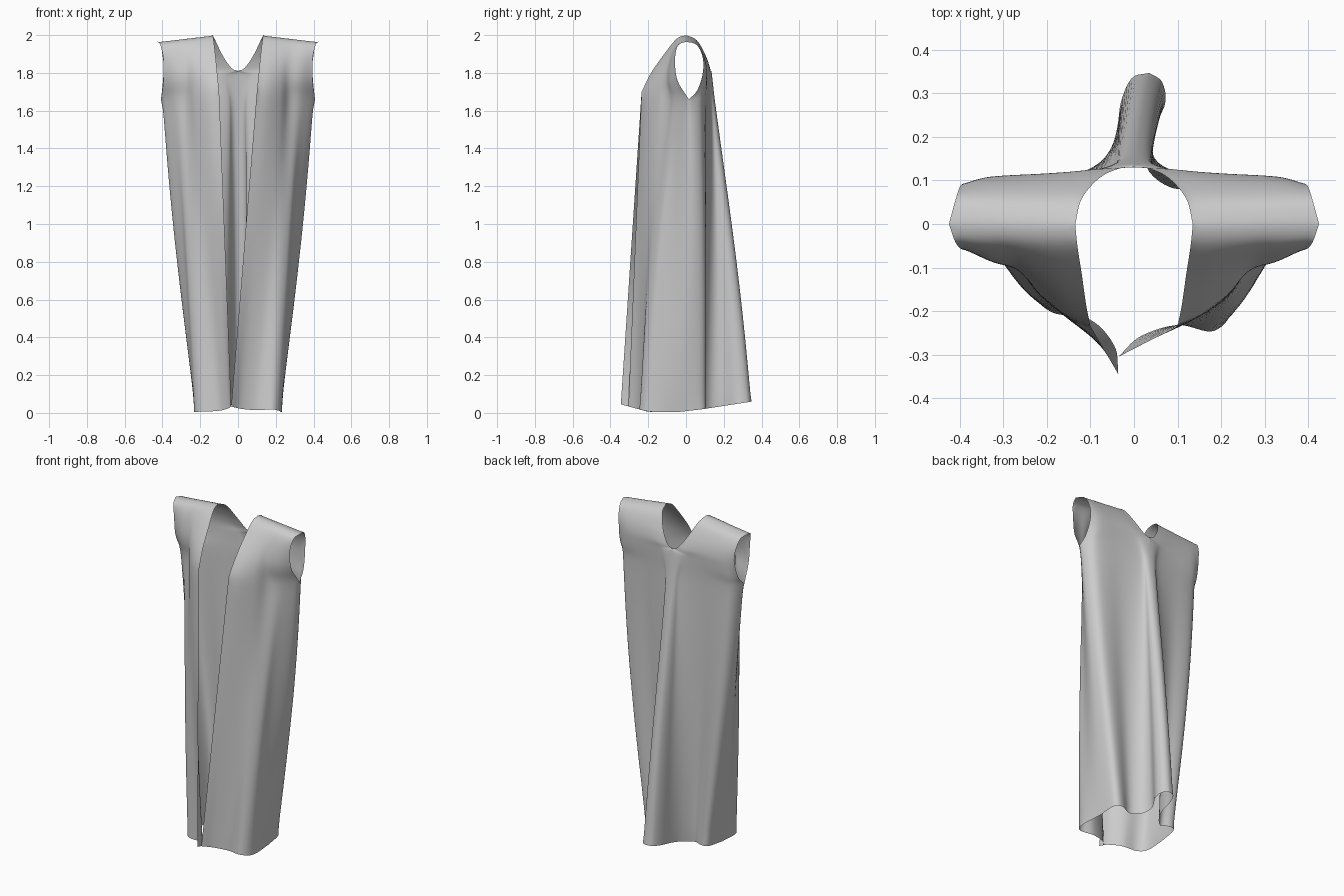
import bpy, bmesh, math
from mathutils import Vector

if "Cube" in bpy.data.objects:
    bpy.data.objects.remove(bpy.data.objects["Cube"])

N = 40          # columns per panel
LOW, UP = 36, 6  # rows below the underarm, rows between upper keys


def spline(pts, t):
    """Catmull-Rom point through pts at t in 0..1."""
    f = t * (len(pts) - 1)
    i = min(int(f), len(pts) - 2)
    f -= i
    b, c = pts[i], pts[i + 1]
    a = pts[i - 1] if i > 0 else b * 2 - c
    d = pts[i + 2] if i + 2 < len(pts) else c * 2 - b
    return 0.5 * (b * 2 + (c - a) * f + (a * 2 - b * 5 + c * 4 - d) * f * f
                  + (b * 3 - a - c * 3 + d) * f ** 3)


def vecs(pts, side=1):
    return [Vector((p[0] * side, *p[1:])) for p in pts]


def drape(a, b, s, t):
    """Point between hem and underarm, bellied out halfway, with a tuck before the side."""
    p = a.lerp(b, s)
    belly = math.sin(math.pi * s)
    p.x *= 1 + 0.05 * belly * t
    if a.y > 0 and t < 0.9:
        p.y *= 1 + 0.05 * belly * (1 - t)
    elif a.y < -0.1:
        p.y -= 0.015 * belly * math.sin(math.pi * t)
    if b.y < 0.05 and a.y < 0:
        p.x *= 1 - 0.07 * belly * math.exp(-((t - 0.84) / 0.08) ** 2)
    p.y += 0.035 * belly * t ** 8
    return p


def panel(bm, hem, yoke, inner, outer, side, power):
    """Cloth panel: hem -> underarm row -> shoulder, bounded by neck and armhole edges."""
    hem = [Vector((x, y, 0.006 + 0.27 * max(0, -y - 0.2) + 0.155 * max(0, y))) for x, y in hem]
    yoke, inner, outer = vecs(yoke, side), vecs(inner, side), vecs(outer, side)
    ts = [j / N for j in range(N + 1)]
    low = [spline(hem, t) for t in ts]
    top = [spline(yoke, t) for t in ts]
    rows = [[drape(a, b, i / LOW, t) for a, b, t in zip(low, top, ts)] for i in range(LOW + 1)]
    inner, outer = [yoke[0]] + inner, [yoke[-1]] + outer
    steps = UP * (len(inner) - 1)
    for i in range(1, steps + 1):
        s = i / steps
        a, b = spline(inner, s), spline(outer, s)
        fade = (1 - s) ** power if s < 1 else 0
        rows.append([a.lerp(b, t) + (p - yoke[0].lerp(yoke[-1], t)) * fade
                     for t, p in zip(ts, top)])
    grid = [[bm.verts.new(p) for p in r] for r in rows]
    for r, q in zip(grid, grid[1:]):
        for j in range(N):
            f = (r[j], r[j + 1], q[j + 1], q[j])
            bm.faces.new(f if side > 0 else f[::-1])


# Plan outlines of the hem, from the opening or back centre out to the side
front_hem = {1: [(-.036, -.305), (.015, -.258), (.10, -.232), (.185, -.245), (.23, -.18), (.225, -.03)],
             -1: [(-.036, -.345), (-.045, -.28), (-.10, -.22), (-.19, -.202), (-.23, -.15), (-.225, -.03)]}
back_hem = {1: [(.035, .347), (.065, .325), (.07, .27), (.025, .19), (.035, .12),
                (.10, .08), (.17, .105), (.215, .085), (.225, -.03)],
            -1: [(.035, .347), (-.005, .335), (-.03, .28), (-.04, .21), (-.065, .14),
                 (-.12, .085), (-.175, .105), (-.215, .085), (-.225, -.03)]}
# Underarm rows
front_yoke = [(.10, -.235, 1.70), (.165, -.205, 1.69), (.23, -.15, 1.68),
              (.27, -.09, 1.67), (.335, -.055, 1.66), (.408, .015, 1.66)]
back_yoke = [(0, .152, 1.66), (.02, .15, 1.66), (.035, .143, 1.66), (.05, .13, 1.66), (.11, .118, 1.66),
             (.20, .108, 1.66), (.30, .10, 1.66), (.375, .08, 1.66), (.408, .015, 1.66)]
# Neck and armhole edges up to the shoulder
front_neck = [(.11, -.185, 1.80), (.12, -.115, 1.90), (.13, -.05, 1.98), (.135, 0, 2.0)]
front_arm = [(.395, -.045, 1.76), (.395, -.058, 1.87), (.41, -.042, 1.945), (.425, 0, 1.965)]
back_neck = [(0, .137, 1.795), (0, .13, 1.81), (.035, .127, 1.826), (.08, .105, 1.89),
             (.12, .058, 1.972), (.135, 0, 2.0)]
back_arm = [(.403, .055, 1.70), (.397, .08, 1.76), (.393, .092, 1.83), (.40, .085, 1.895),
            (.41, .055, 1.95), (.425, 0, 1.965)]

# Sleeveless open robe: two fronts and two back halves sewn together
bm = bmesh.new()
for side in (1, -1):
    panel(bm, front_hem[side], front_yoke, front_neck, front_arm, side, 1.5)
    panel(bm, back_hem[side], back_yoke, back_neck, back_arm, side, 2.5)
bmesh.ops.remove_doubles(bm, verts=bm.verts, dist=0.0005)
# Soften the cloth slightly away from its open edges
inside = [v for v in bm.verts if not v.is_boundary]
for _ in range(8):
    bmesh.ops.smooth_vert(bm, verts=inside, factor=0.5, use_axis_x=True, use_axis_y=True, use_axis_z=True)
bmesh.ops.recalc_face_normals(bm, faces=bm.faces)
mesh = bpy.data.meshes.new("open_robe")
bm.to_mesh(mesh)
bm.free()
mesh.shade_smooth()
robe = bpy.data.objects.new("open_robe", mesh)
bpy.context.collection.objects.link(robe)
